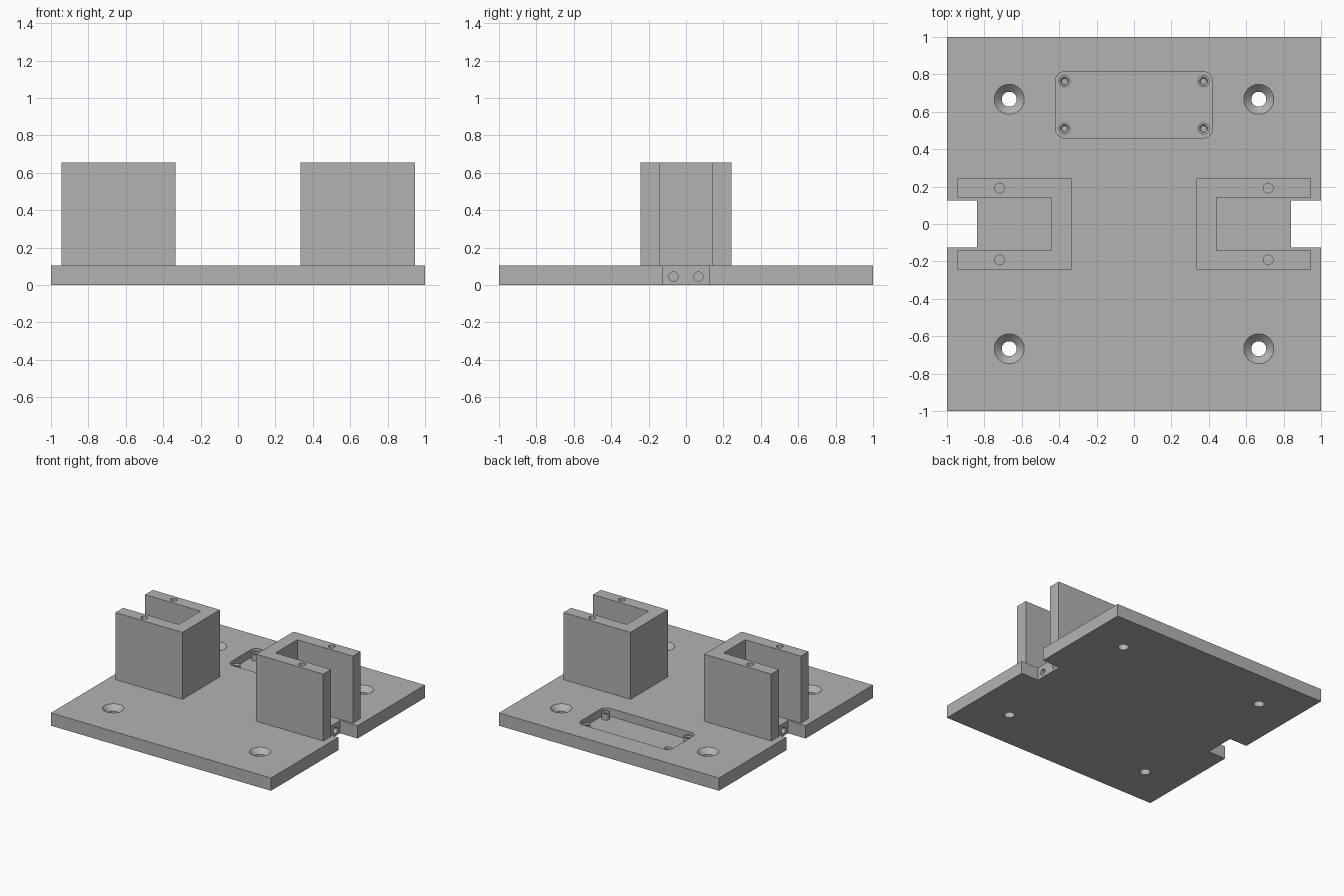
import bpy, bmesh, math
from mathutils import Matrix, Vector

cube = bpy.data.objects.get("Cube")
if cube:
    bpy.data.objects.remove(cube, do_unlink=True)

grey = bpy.data.materials.new("plain grey")
grey.use_nodes = True
grey.diffuse_color = (0.45, 0.45, 0.45, 1)
grey.node_tree.nodes["Principled BSDF"].inputs["Base Color"].default_value = grey.diffuse_color

TOP = 0.105      # plate top
FLOOR = 0.04     # pocket floor
TALL = 0.655     # bracket top


def prism(bm, points, z0, z1):
    """Extrude a flat outline from z0 to z1."""
    face = bm.faces.new([bm.verts.new((x, y, z0)) for x, y in points])
    new = bmesh.ops.extrude_face_region(bm, geom=[face])["geom"]
    verts = [v for v in new if isinstance(v, bmesh.types.BMVert)]
    bmesh.ops.translate(bm, verts=verts, vec=(0, 0, z1 - z0))


def lathe(bm, profile, matrix, n=32):
    """Turn (radius, height) pairs around an axis and cap both ends."""
    rings = [[bm.verts.new(matrix @ Vector((r * math.cos(a), r * math.sin(a), h)))
              for a in (2 * math.pi * i / n for i in range(n))] for r, h in profile]
    for lower, upper in zip(rings, rings[1:]):
        for i in range(n):
            j = (i + 1) % n
            bm.faces.new((lower[i], lower[j], upper[j], upper[i]))
    bm.faces.new(rings[0])
    bm.faces.new(rings[-1])


def finish(bm, name):
    bmesh.ops.recalc_face_normals(bm, faces=bm.faces)
    mesh = bpy.data.meshes.new(name)
    bm.to_mesh(mesh)
    bm.free()
    mesh.materials.append(grey)
    obj = bpy.data.objects.new(name, mesh)
    bpy.context.collection.objects.link(obj)
    return obj


def activate(obj):
    bpy.ops.object.select_all(action="DESELECT")
    obj.select_set(True)
    bpy.context.view_layer.objects.active = obj


def carve(obj, cutter):
    mod = obj.modifiers.new("cut", "BOOLEAN")
    mod.operation, mod.solver, mod.object = "DIFFERENCE", "EXACT", cutter
    activate(obj)
    bpy.ops.object.modifier_apply(modifier=mod.name)
    bpy.data.objects.remove(cutter, do_unlink=True)


def smooth(obj):
    activate(obj)
    bpy.ops.object.shade_smooth_by_angle(angle=math.radians(30))


# Base plate with a notch in each side
half = [(1, -1), (1, -0.125), (0.84, -0.125), (0.84, 0.125), (1, 0.125), (1, 1)]
bm = bmesh.new()
prism(bm, half + [(-x, -y) for x, y in half], 0, TOP)
plate = finish(bm, "base_plate")

# Countersunk corner holes, cable holes in the notches, rounded pocket
bm = bmesh.new()
for sx in (-1, 1):
    for sy in (-1, 1):
        lathe(bm, [(0.04, -0.05), (0.04, TOP - 0.04), (0.09, TOP + 0.01)],
              Matrix.Translation((sx * 0.667, sy * 0.667, 0)), 48)
        lathe(bm, [(0.025, 0), (0.025, 0.25)],
              Matrix.Translation((sx * 0.9, sy * 0.067, 0.045))
              @ Matrix.Rotation(-sx * math.pi / 2, 4, "Y"))
pocket = []
for k, (sx, sy) in enumerate([(1, 1), (-1, 1), (-1, -1), (1, -1)]):
    for i in range(9):
        a = math.pi / 2 * (k + i / 8)
        pocket.append((sx * 0.37 + 0.05 * math.cos(a), 0.637 + sy * 0.127 + 0.05 * math.sin(a)))
prism(bm, pocket, FLOOR, TOP + 0.1)
carve(plate, finish(bm, "plate_cutter"))
smooth(plate)

# Hollow screw posts inside the pocket
post_top = TOP - 0.014
for sx, side in ((1, "left"), (-1, "right")):
    for y, end in ((0.51, "front"), (0.763, "back")):
        bm = bmesh.new()
        lathe(bm, [(0.032, FLOOR - 0.01), (0.032, post_top), (0.022, post_top),
                   (0.014, post_top - 0.01), (0.014, FLOOR + 0.005)],
              Matrix.Translation((sx * 0.372, y, 0)))
        smooth(finish(bm, f"screw_post_{end}_{side}"))

# Channel brackets opening outward, with screw holes in the top
for sx, side in ((1, "left"), (-1, "right")):
    arm = [(0.335, -0.243), (0.945, -0.243), (0.945, -0.142), (0.44, -0.142)]
    outline = arm + [(x, -y) for x, y in reversed(arm)]
    bm = bmesh.new()
    prism(bm, [(sx * x, y) for x, y in outline], TOP, TALL)
    bracket = finish(bm, f"bracket_{side}")
    bm = bmesh.new()
    for sy in (-1, 1):
        lathe(bm, [(0.026, TALL - 0.2), (0.026, TALL + 0.1)],
              Matrix.Translation((sx * 0.718, sy * 0.192, 0)))
    carve(bracket, finish(bm, "bracket_cutter"))
    smooth(bracket)
